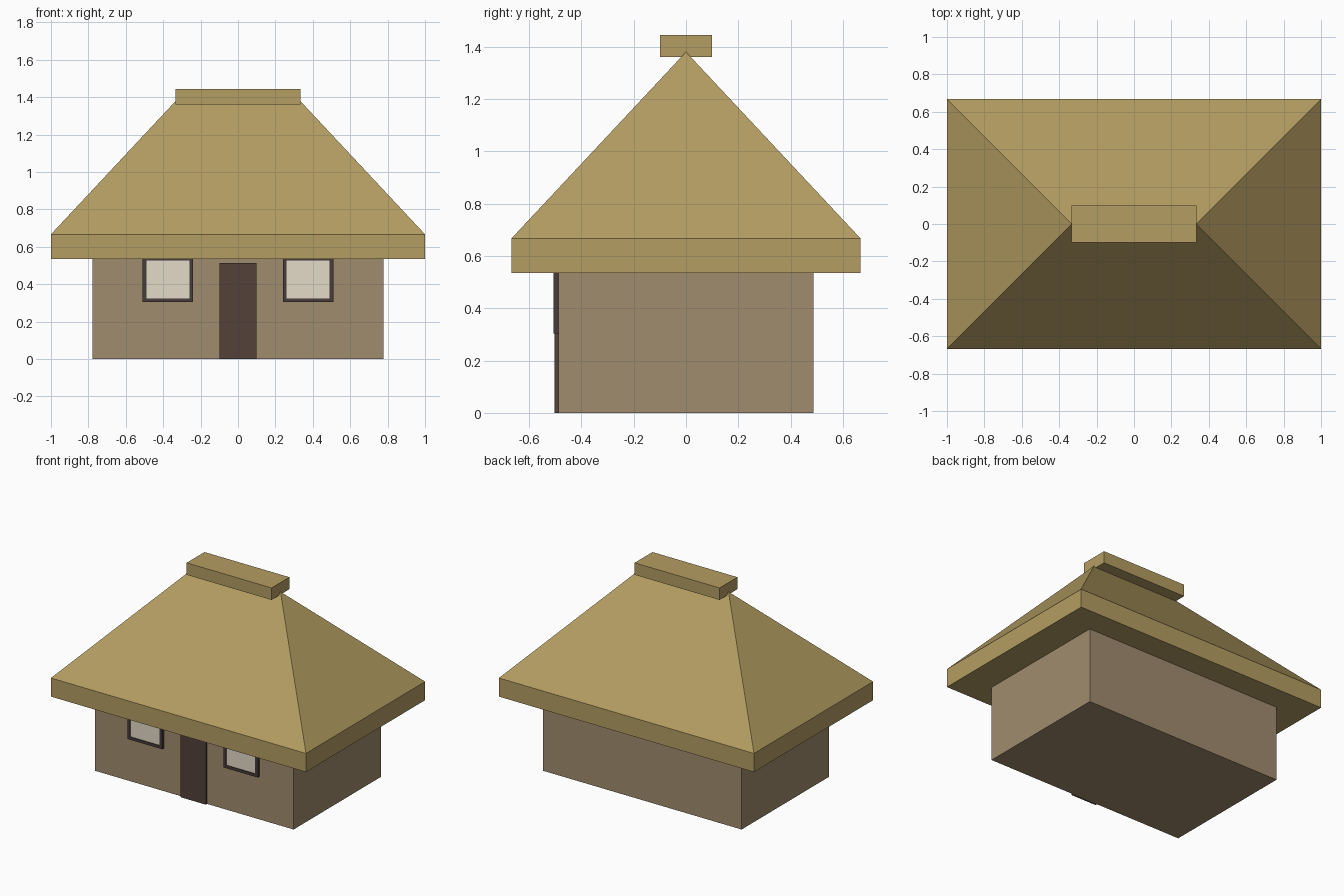
import bpy
import bmesh

cube = bpy.data.objects.get("Cube")
if cube:
    bpy.data.objects.remove(cube, do_unlink=True)


def material(name, rgb):
    """Flat material from 0-255 display values, stored as linear."""
    lin = [((c / 255 + 0.055) / 1.055) ** 2.4 for c in rgb] + [1]
    mat = bpy.data.materials.new(name)
    mat.use_nodes = True
    mat.diffuse_color = lin
    bsdf = mat.node_tree.nodes["Principled BSDF"]
    bsdf.inputs["Base Color"].default_value = lin
    bsdf.inputs["Roughness"].default_value = 0.9
    return mat


thatch = material("thatch", (180, 157, 98))
mud = material("mud_wall", (160, 140, 110))
wood = material("door_wood", (83, 65, 58))
frame = material("dark_frame", (70, 60, 58))
pane = material("pale_pane", (227, 219, 199))


def finish(bm, name, mat):
    bmesh.ops.recalc_face_normals(bm, faces=bm.faces)
    mesh = bpy.data.meshes.new(name)
    bm.to_mesh(mesh)
    bm.free()
    mesh.materials.append(mat)
    obj = bpy.data.objects.new(name, mesh)
    bpy.context.collection.objects.link(obj)
    return obj


def box(name, mat, x, y, z):
    """Box given as (min, max) ranges on each axis."""
    bm = bmesh.new()
    bmesh.ops.create_cube(bm, size=1)
    for v in bm.verts:
        v.co = [r[0] if c < 0 else r[1] for c, r in zip(v.co, (x, y, z))]
    return finish(bm, name, mat)


# Walls and thick eave slab
WALL_Y = 0.488
EAVE_Z, SLOPE_Z, RIDGE_Z = 0.535, 0.667, 1.38
box("walls", mud, (-0.778, 0.778), (-WALL_Y, WALL_Y), (0, 0.56))
roof = box("hipped_roof", thatch, (-1, 1), (-0.667, 0.667), (EAVE_Z, SLOPE_Z))

# Hipped slopes: raise the slab's top face to a ridge line
bm = bmesh.new()
bm.from_mesh(roof.data)
bm.faces.ensure_lookup_table()
top = max(bm.faces, key=lambda f: f.calc_center_median().z)
raised = bmesh.ops.extrude_face_region(bm, geom=[top])["geom"]
for v in (g for g in raised if isinstance(g, bmesh.types.BMVert)):
    v.co = (0.333 if v.co.x > 0 else -0.333, 0, RIDGE_Z)
if top.is_valid:
    bmesh.ops.delete(bm, geom=[top], context="FACES_ONLY")
bmesh.ops.remove_doubles(bm, verts=bm.verts, dist=0.0001)
bmesh.ops.recalc_face_normals(bm, faces=bm.faces)
bm.to_mesh(roof.data)
bm.free()

# Ridge cap
box("ridge_cap", thatch, (-0.333, 0.333), (-0.1, 0.1), (1.36, 1.445))

# Front door
box("door", wood, (-0.1, 0.1), (-0.502, -WALL_Y), (0, 0.513))

# Two framed windows tucked under the eave
HALF, BAR, LOW, HIGH = 0.135, 0.02, 0.304, 0.546
for side, cx in (("left", 0.375), ("right", -0.375)):
    y = (-0.507, -WALL_Y)
    x0, x1 = cx - HALF, cx + HALF
    box(side + "_window_pane", pane, (x0 + BAR, x1 - BAR),
        (-0.502, -WALL_Y), (LOW + BAR, HIGH - BAR))
    box(side + "_window_sill", frame, (x0, x1), y, (LOW, LOW + BAR))
    box(side + "_window_head", frame, (x0, x1), y, (HIGH - BAR, HIGH))
    box(side + "_window_jamb_a", frame, (x0, x0 + BAR), y, (LOW + BAR, HIGH - BAR))
    box(side + "_window_jamb_b", frame, (x1 - BAR, x1), y, (LOW + BAR, HIGH - BAR))
